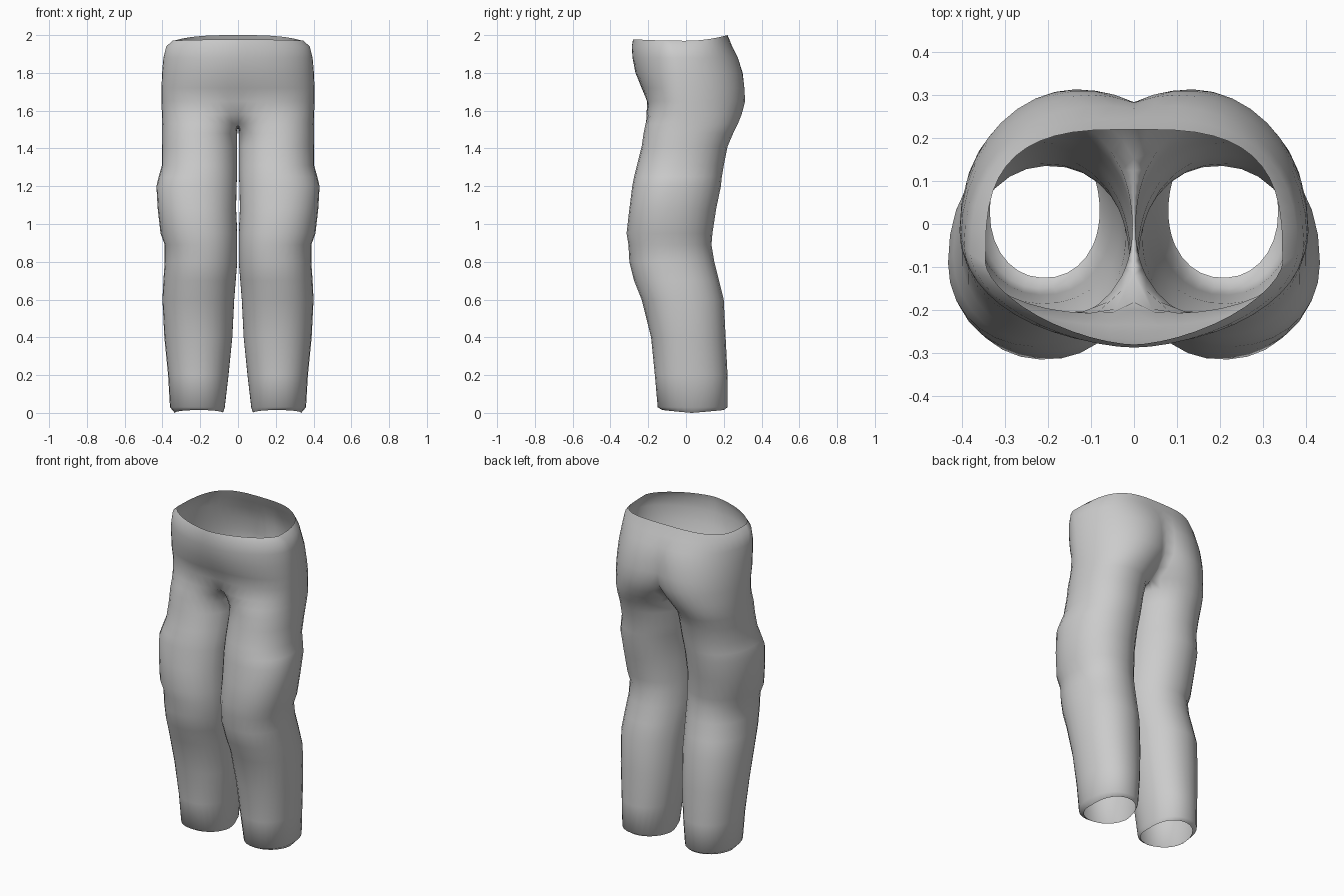
import bpy, bmesh, math

if "Cube" in bpy.data.objects:
    bpy.data.objects.remove(bpy.data.objects["Cube"], do_unlink=True)

cloth = bpy.data.materials.new("grey_cloth")
cloth.use_nodes = True
cloth.diffuse_color = (0.6, 0.6, 0.6, 1)
cloth.node_tree.nodes["Principled BSDF"].inputs["Base Color"].default_value = (0.6, 0.6, 0.6, 1)

OUTER, INNER = 24, 9      # points round the outside and the inside of a leg


def arc_point(angle, cx, rx, cy, ry, power):
    def spow(v):
        return math.copysign(abs(v) ** power, v)
    return cx + rx * spow(math.cos(angle)), cy + ry * spow(math.sin(angle))


# Leg sections: height, inner x, outer x, front y, back y, y of widest point
LEG = [
    (0.01, 0.08, 0.335, -0.125, 0.2, 0.03), (0.03, 0.07, 0.36, -0.15, 0.22, 0.03),
    (0.2, 0.05, 0.37, -0.165, 0.22, 0.02), (0.4, 0.03, 0.39, -0.185, 0.21, 0.0),
    (0.6, 0.02, 0.4, -0.235, 0.2, -0.03), (0.7, 0.012, 0.395, -0.275, 0.175, -0.06),
    (0.8, 0.004, 0.388, -0.3, 0.15, -0.09), (0.89, 0.004, 0.388, -0.305, 0.135, -0.1),
    (0.95, 0.004, 0.41, -0.315, 0.14, -0.1), (1.08, 0.01, 0.425, -0.3, 0.16, -0.1),
    (1.2, 0.008, 0.432, -0.285, 0.185, -0.09), (1.25, 0.005, 0.42, -0.275, 0.19, -0.07),
    (1.31, 0.004, 0.403, -0.26, 0.2, -0.05), (1.41, 0.004, 0.403, -0.235, 0.22, -0.02),
    (1.48, 0.004, 0.402, -0.225, 0.25, -0.01)]

# Hip sections: height, outer x, front y, back y, y of widest point,
# front lobe x, back lobe x, front power, back power
HIPS = [
    (1.53, 0.402, -0.215, 0.275, 0.0, 0.185, 0.185, 0.95, 0.95),
    (1.58, 0.403, -0.21, 0.295, 0.0, 0.14, 0.16, 0.95, 1),
    (1.65, 0.405, -0.207, 0.313, -0.01, 0.09, 0.13, 0.95, 1),
    (1.72, 0.405, -0.235, 0.31, -0.02, 0.05, 0.115, 0.95, 1),
    (1.8, 0.402, -0.268, 0.3, -0.03, 0.02, 0.1, 1, 1),
    (1.88, 0.395, -0.283, 0.275, -0.05, 0.0, 0.07, 1.05, 0.95),
    (1.94, 0.38, -0.287, 0.245, -0.07, 0.0, 0.03, 1.15, 0.8),
    (1.97, 0.345, -0.28, 0.22, -0.09, 0.0, 0.0, 1.25, 0.65)]

bm = bmesh.new()
rings = []

# Closed leg rings, outer points first, running front to back
END = math.radians(150)
GAP = 2 * math.pi - 2 * END
ANGLES = [-END + 2 * END * i / OUTER for i in range(OUTER + 1)]
ANGLES += [END + GAP * (j + 1) / (INNER + 1) for j in range(INNER)]
for z, xi, xo, yf, yb, cy in LEG:
    ring = []
    for a in ANGLES:
        ry = yb - cy if math.sin(a) > 0 else cy - yf
        x, y = arc_point(a, (xi + xo) / 2, (xo - xi) / 2, cy, ry, 0.94)
        dip = 0.015 * abs(math.sin(a)) - 0.01 if z < 0.02 else 0
        ring.append(bm.verts.new((x, y, z + dip)))
    rings.append(ring)

# Open hip rings, running from the front seam to the back seam
for z, xo, yf, yb, cy, cxf, cxb, pf, pb in HIPS:
    ring = []
    for i in range(OUTER + 1):
        t = 2 * i / OUTER - 1
        cx, ry, power = (cxf, cy - yf, pf) if t < 0 else (cxb, yb - cy, pb)
        rx = xo - cx
        end = math.acos(-(cx / rx) ** (1 / power))
        x, y = arc_point(end * t, cx, rx, cy, ry, power)
        if i in (0, OUTER):
            x = 0
        ring.append(bm.verts.new((x, y, z)))
    rings.append(ring)

# Waist dips at the sides and rises behind
for v in rings[-1]:
    y = v.co.y
    v.co.z += 0.03 * (y / 0.22) ** 2 if y > 0 else 0.008 * (y / 0.28) ** 2

# Crotch seam closes the first hip ring
crotch = rings[len(LEG)]
front, back = crotch[0].co.copy(), crotch[-1].co.copy()
for j in range(INNER):
    u = (j + 1) / (INNER + 1)
    p = back.lerp(front, u)
    crotch.append(bm.verts.new((0, p.y, p.z - 0.015 * math.sin(math.pi * u))))

# Skin between neighbouring rings, all round the leg but open at the hip seam
for low, high in zip(rings, rings[1:]):
    n = len(low)
    for i in range(n if len(high) == len(ANGLES) else OUTER):
        j = (i + 1) % n
        bm.faces.new((low[i], low[j], high[j], high[i]))

mesh = bpy.data.meshes.new("trousers")
bm.to_mesh(mesh)
bm.free()
mesh.materials.append(cloth)
trousers = bpy.data.objects.new("trousers", mesh)
bpy.context.collection.objects.link(trousers)

mirror = trousers.modifiers.new("other_leg", 'MIRROR')
mirror.use_axis[0] = True
mirror.merge_threshold = 0.001

bpy.context.view_layer.objects.active = trousers
trousers.select_set(True)
bpy.ops.object.shade_smooth()
